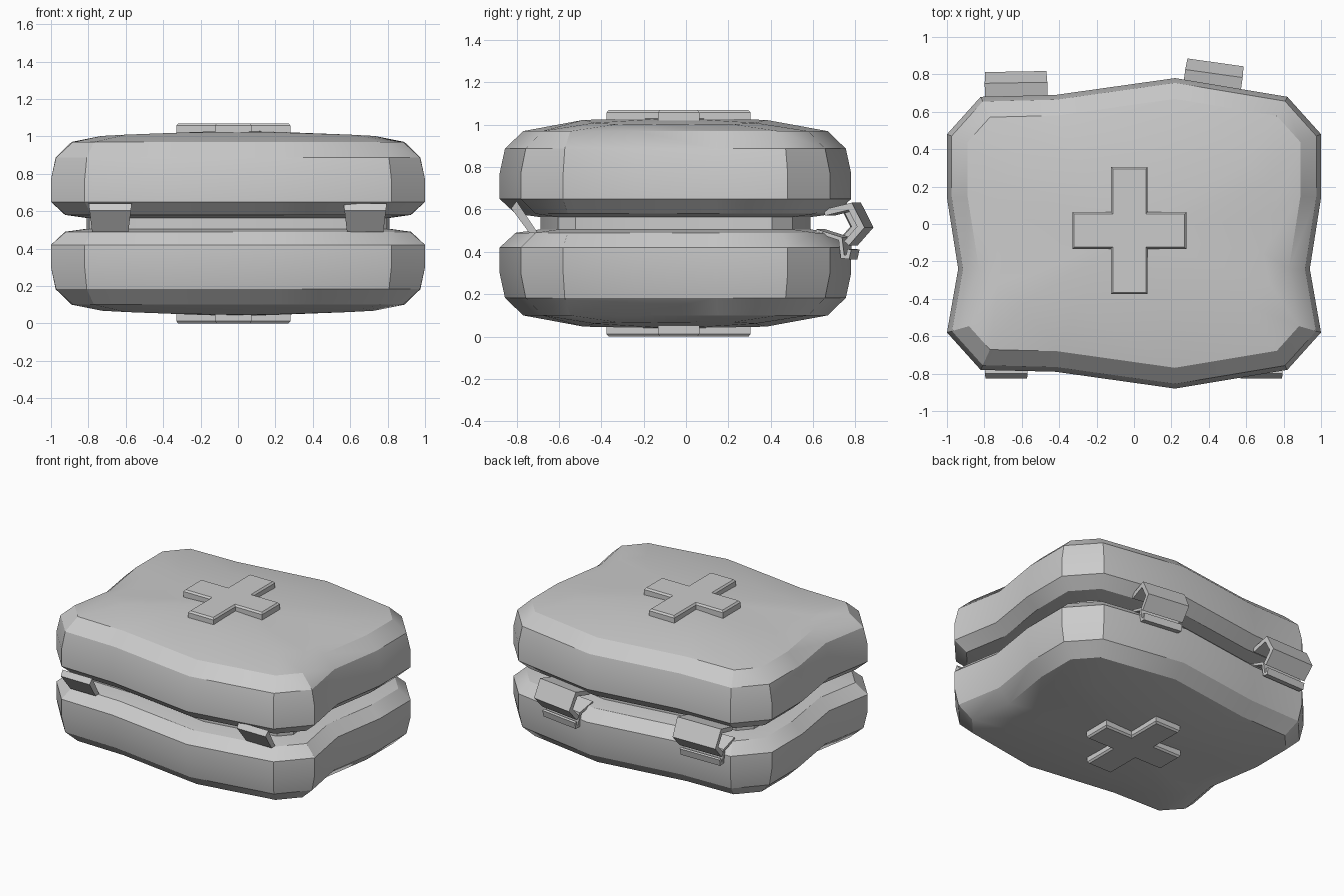
import bpy, bmesh, math
from mathutils import Vector, Matrix

if "Cube" in bpy.data.objects:
    bpy.data.objects.remove(bpy.data.objects["Cube"])

H = 1.07          # full height, halves mirror about H / 2
OUTLINE = [(-.82, .68), (-.42, .69), (.22, .78), (.82, .68), (1, .48), (1, .14),
           (.94, -.24), (1, -.58), (.82, -.78), (.22, -.88), (-.42, -.79),
           (-.82, -.78), (-1, -.58), (-.94, -.24), (-1, .14), (-1, .48)]


def finish(bm, name, smooth=False):
    bmesh.ops.recalc_face_normals(bm, faces=bm.faces)
    me = bpy.data.meshes.new(name)
    bm.to_mesh(me)
    bm.free()
    ob = bpy.data.objects.new(name, me)
    bpy.context.collection.objects.link(ob)
    if smooth:
        bpy.ops.object.select_all(action='DESELECT')
        ob.select_set(True)
        bpy.context.view_layer.objects.active = ob
        bpy.ops.object.shade_smooth_by_angle(angle=math.radians(30))
    return ob


def inset(pts, d, closed=True):
    """Mitred offset of a 2D path to its right-hand side."""
    out, n = [], len(pts)
    for i in range(n):
        p = Vector(pts[i])
        a = Vector(pts[i - 1]) if closed or i > 0 else None
        b = Vector(pts[(i + 1) % n]) if closed or i < n - 1 else None
        t1 = (p - a).normalized() if a is not None else (b - p).normalized()
        t2 = (b - p).normalized() if b is not None else t1
        n1, n2 = Vector((t1.y, -t1.x)), Vector((t2.y, -t2.x))
        m = (n1 + n2) / (1 + n1.dot(n2))
        out.append(tuple(p + m * d))
    return out


def loft(bm, rings, cap_start=True, cap_end=True):
    vr = [[bm.verts.new(p) for p in r] for r in rings]
    n = len(vr[0])
    for a, b in zip(vr, vr[1:]):
        for i in range(n):
            j = (i + 1) % n
            bm.faces.new((a[i], a[j], b[j], b[i]))
    if cap_start:
        bm.faces.new(vr[0])
    if cap_end:
        bm.faces.new(vr[-1])
    return vr


def half_shell(name, flip):
    def fz(z):
        return H - z if flip else z
    rings = [[(x, y, fz(z)) for x, y in inset(OUTLINE, d)]
             for d, z in [(.24, .557), (.075, .58), (0, .65), (0, .77), (.025, .887), (.11, .97)]]
    # domed lid
    rings.append([(x * .73, -.055 + (y + .055) * .52, fz(1.024 - .022 * x * x)) for x, y in OUTLINE])
    bm = bmesh.new()
    top = loft(bm, rings, True, False)[-1]
    c = bm.verts.new((0, -.055, fz(1.032)))
    for i in range(len(top)):
        bm.faces.new((top[i - 1], top[i], c))
    finish(bm, name, True)


def cross(name, flip):
    cx, cy, w, lx, ly = -.025, -.035, .098, .305, .34
    pts = [(-w, ly), (w, ly), (w, w), (lx, w), (lx, -w), (w, -w),
           (w, -ly), (-w, -ly), (-w, -w), (-lx, -w), (-lx, w), (-w, w)]
    bm = bmesh.new()
    loft(bm, [[(cx + x, cy + y, H - z if flip else z) for x, y in inset(pts, d)]
              for d, z in [(0, 1.0), (0, 1.058), (.01, 1.07)]])
    finish(bm, name)


def strip(name, poly, x, y, w0, w1, angle=0):
    """Extrude a (y, z) profile sideways; width goes from w0 (top) to w1 (bottom)."""
    zs = [p[1] for p in poly]
    lo, hi = min(zs), max(zs)

    def half(z):
        return (w1 + (w0 - w1) * (z - lo) / (hi - lo)) / 2
    bm = bmesh.new()
    loft(bm, [[(s * half(pz), py, pz) for py, pz in poly] for s in (-1, 1)])
    bm.transform(Matrix.Translation((x, y, 0)) @ Matrix.Rotation(math.radians(angle), 4, 'Z'))
    finish(bm, name)


def thick(path, t):
    return path + inset(path, t, False)[::-1]


# case halves with crosses
for label, flip in (("upper", False), ("lower", True)):
    half_shell(label + "_case", flip)
    cross(label + "_cross", flip)

# recessed core between the halves
bm = bmesh.new()
loft(bm, [[(x, y, z) for x, y in inset(OUTLINE, .19)] for z in (.49, .58)])
finish(bm, "inner_core", True)

# back latches: bent flap plus hooked catch
flap = thick([(-.08, .60), (.055, .632), (.115, .515), (.04, .43)], .03)
catch = thick([(-.12, .49), (-.01, .455), (.0, .37), (.04, .365), (.05, .41)], -.018)
for side, x, y, w, ang in (("left", -.63, .70, .335, 1), ("right", .42, .75, .31, -8)):
    strip(side + "_latch_flap", flap, x, y, w, w * .96, ang)
    strip(side + "_latch_catch", catch, x, y, w * .93, w * .9, ang)

# front hinge tabs
tab = [(-.80, .64), (-.825, .605), (-.74, .49), (-.70, .49)]
for side, x in (("left", -.683), ("right", .68)):
    strip(side + "_hinge_tab", tab, x, 0, .23, .195)
